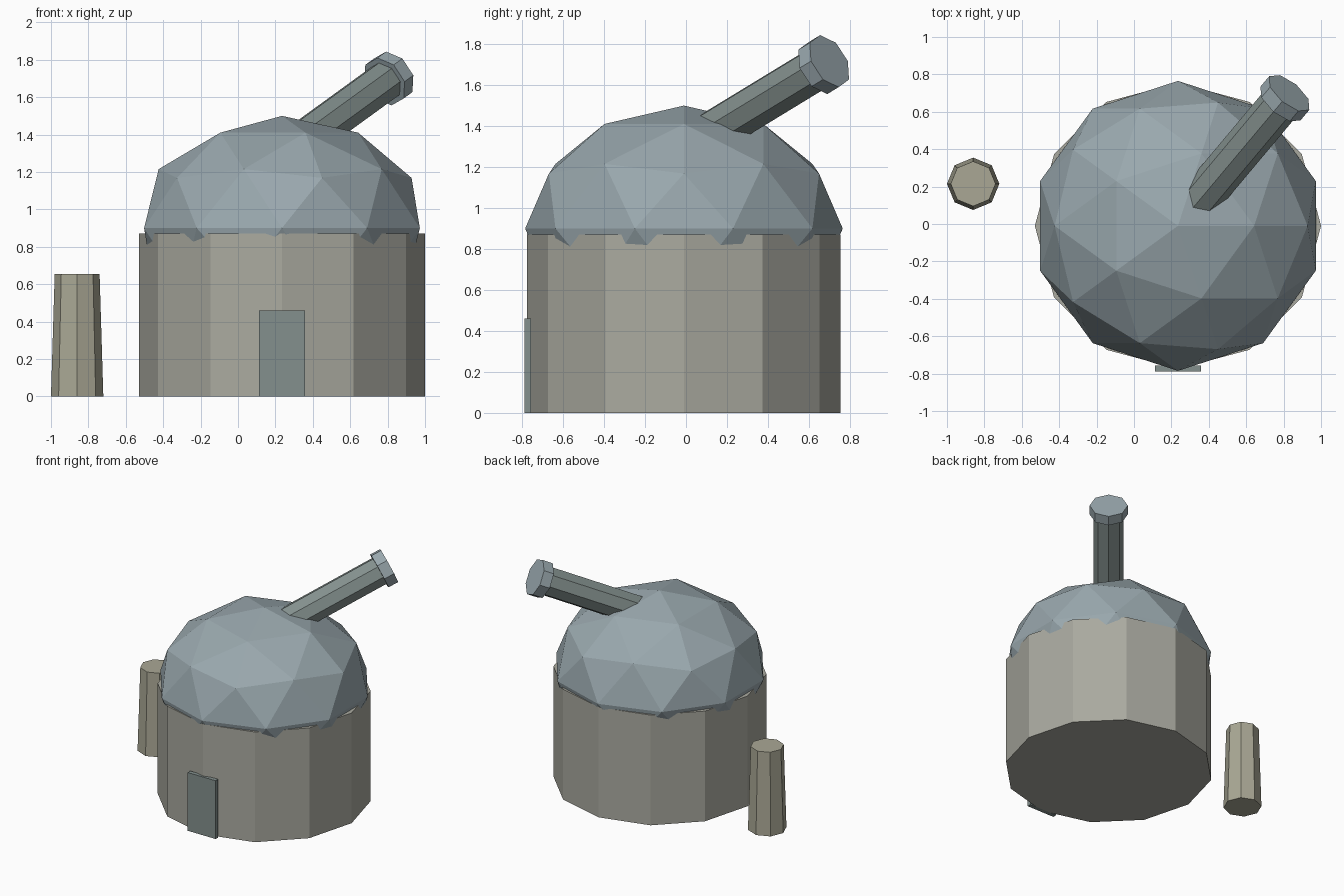
import bpy
from math import radians
from mathutils import Vector, Euler

if "Cube" in bpy.data.objects:
    bpy.data.objects.remove(bpy.data.objects["Cube"])


def finish(name, color):
    ob = bpy.context.object
    ob.name = name
    mat = bpy.data.materials.new(name + "_paint")
    mat.diffuse_color = (*color, 1)
    mat.use_nodes = True
    mat.node_tree.nodes["Principled BSDF"].inputs["Base Color"].default_value = mat.diffuse_color
    ob.data.materials.append(mat)
    return ob


def prism(name, sides, r1, r2, depth, centre, color, rot=(0, 0, 0)):
    bpy.ops.mesh.primitive_cone_add(vertices=sides, radius1=r1, radius2=r2, depth=depth,
                                    location=centre, rotation=rot)
    return finish(name, color)


STONE, SLATE = (0.40, 0.40, 0.35), (0.32, 0.39, 0.42)
METAL, POST = (0.23, 0.28, 0.27), (0.40, 0.39, 0.30)
CX, CY = 0.235, -0.01

# Round tower wall
prism("tower_wall", 12, 0.765, 0.765, 0.87, (CX, CY, 0.435), STONE)

# Faceted dome, its lower half sunk in the wall
bpy.ops.mesh.primitive_ico_sphere_add(subdivisions=2, radius=0.775, location=(CX, CY, 0.9))
bpy.context.object.scale.z = 0.6 / 0.775
finish("dome", SLATE)

# Door slab
bpy.ops.mesh.primitive_cube_add(size=1, location=(CX, -0.773, 0.23))
bpy.context.object.scale = (0.245, 0.032, 0.46)
finish("door", METAL)

# Telescope tube and end rim along one tilted axis
aim = Euler((radians(-65), 0, radians(-40)))
axis = aim.to_matrix() @ Vector((0, 0, 1))
tip = Vector((0.83, 0.70, 1.717))
prism("telescope_tube", 8, 0.11, 0.11, 0.9, tip - axis * 0.47, METAL, aim)
prism("telescope_rim", 8, 0.14, 0.14, 0.08, tip - axis * 0.04, SLATE, aim)

# Tapered post beside the tower
prism("side_post", 8, 0.14, 0.12, 0.655, (-0.86, 0.215, 0.3275), POST)
